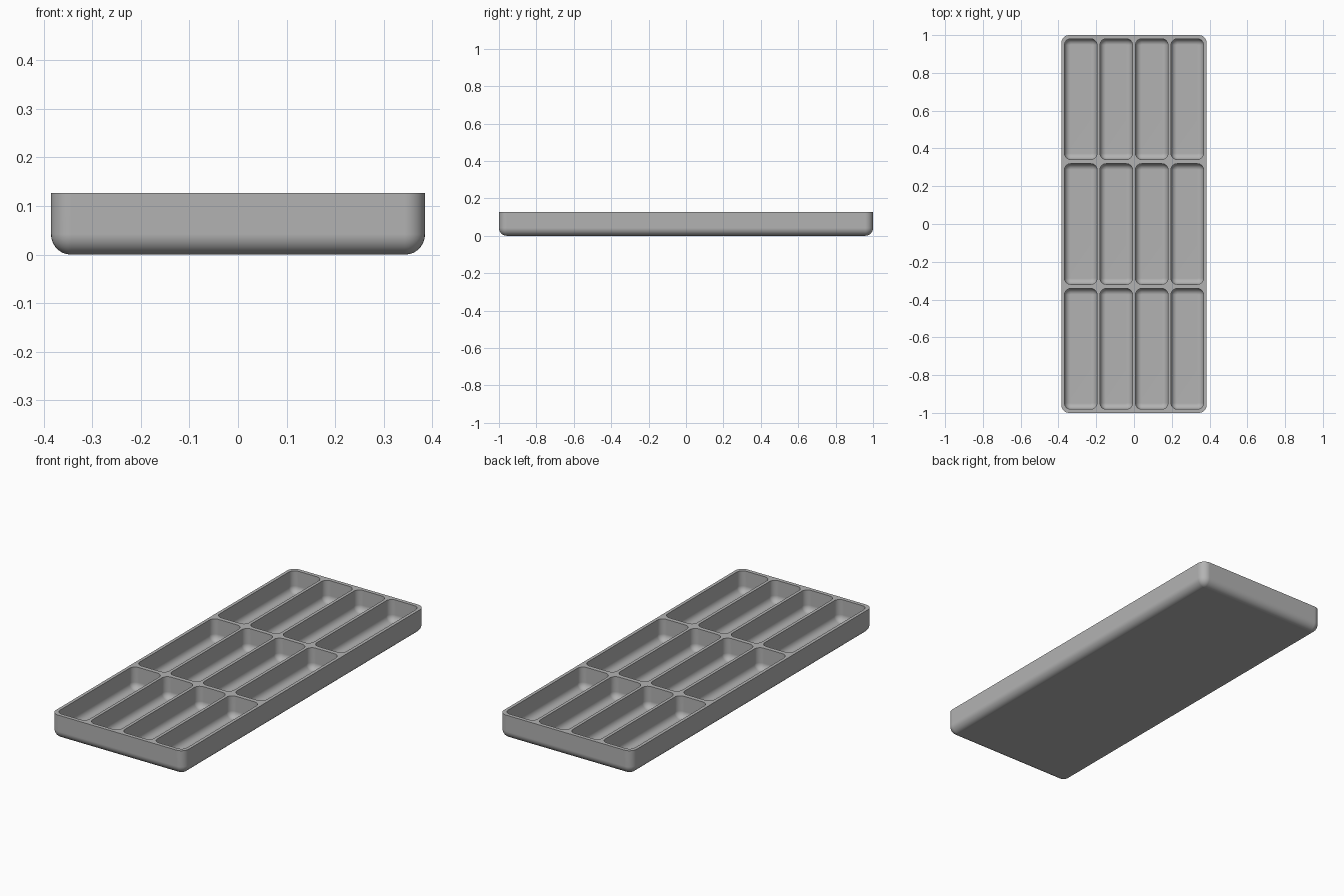
import bpy, bmesh
from math import sin, cos, pi

default_cube = bpy.data.objects.get("Cube")
if default_cube:
    bpy.data.objects.remove(default_cube, do_unlink=True)

# Overall sizes
HALF_X, HALF_Y, HEIGHT = 0.385, 1.0, 0.127
OUTER_RADIUS = 0.042
POCKET_X, POCKET_Y = 0.172, 0.638
PITCH_X, PITCH_Y = 0.188, 0.661
POCKET_RADIUS, FLOOR = 0.032, 0.016
COLUMNS, ROWS, STEPS = 4, 3, 7

grey = bpy.data.materials.new("grey plastic")
grey.use_nodes = True
grey.diffuse_color = (0.45, 0.45, 0.45, 1)
grey.node_tree.nodes["Principled BSDF"].inputs["Base Color"].default_value = grey.diffuse_color


def rounded_ring(bm, cx, cy, hx, hy, radius, z):
    """Vertices around a rounded rectangle."""
    ring = []
    for corner, (sx, sy) in enumerate([(1, 1), (-1, 1), (-1, -1), (1, -1)]):
        for i in range(STEPS + 1):
            a = (corner + i / STEPS) * pi / 2
            ring.append(bm.verts.new((cx + sx * (hx - radius) + radius * cos(a),
                                      cy + sy * (hy - radius) + radius * sin(a), z)))
    return ring


def basin(bm, cx, cy, hx, hy, radius, bottom, top, inward):
    """Open-topped rounded shell with a filleted bottom; returns its top edges."""
    rings = [rounded_ring(bm, cx, cy, hx, hy, radius, top)]
    for i in range(STEPS + 1):
        a = i / STEPS * pi / 2
        inset = (radius - 0.001) * (1 - cos(a))
        z = bottom + radius * (1 - sin(a))
        rings.append(rounded_ring(bm, cx, cy, hx - inset, hy - inset, radius - inset, z))
    n = len(rings[0])
    for upper, lower in zip(rings, rings[1:]):
        for i in range(n):
            j = (i + 1) % n
            quad = [upper[i], lower[i], lower[j], upper[j]]
            bm.faces.new(quad[::-1] if inward else quad)
    bm.faces.new(rings[-1] if inward else rings[-1][::-1])
    return [bm.edges.get((rings[0][i], rings[0][(i + 1) % n])) for i in range(n)]


bm = bmesh.new()

# Outer shell
rim_edges = basin(bm, 0, 0, HALF_X, HALF_Y, OUTER_RADIUS, 0, HEIGHT, False)

# Grid of pockets
for col in range(COLUMNS):
    for row in range(ROWS):
        rim_edges += basin(bm, (col - (COLUMNS - 1) / 2) * PITCH_X,
                           (row - (ROWS - 1) / 2) * PITCH_Y,
                           POCKET_X / 2, POCKET_Y / 2, POCKET_RADIUS, FLOOR, HEIGHT, True)

# Flat rim joining the shell and the pockets
bmesh.ops.triangle_fill(bm, edges=rim_edges, use_beauty=True, normal=(0, 0, 1))
bmesh.ops.recalc_face_normals(bm, faces=bm.faces)

mesh = bpy.data.meshes.new("compartment_tray")
bm.to_mesh(mesh)
bm.free()
mesh.materials.append(grey)
tray = bpy.data.objects.new("compartment_tray", mesh)
bpy.context.collection.objects.link(tray)

# Smooth fillets with crisp rim edges and flat panels
bpy.ops.object.select_all(action='DESELECT')
tray.select_set(True)
bpy.context.view_layer.objects.active = tray
bpy.ops.object.shade_smooth_by_angle(angle=pi / 5)
weighted = tray.modifiers.new("flat_panels", 'WEIGHTED_NORMAL')
weighted.keep_sharp = True
